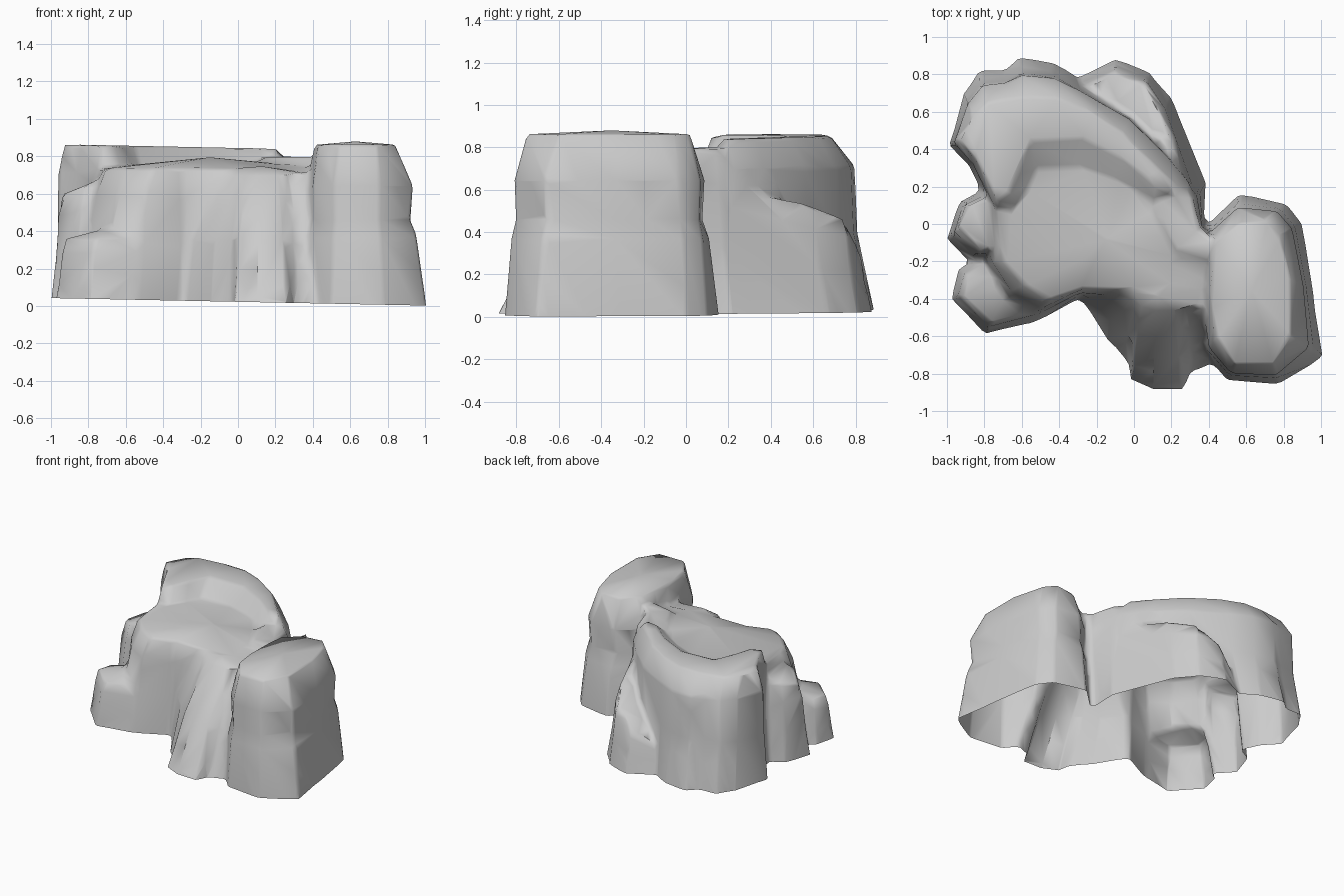
import bpy, bmesh
from mathutils import Vector

cube = bpy.data.objects.get("Cube")
if cube:
    bpy.data.objects.remove(cube, do_unlink=True)

stone = bpy.data.materials.new("grey stone")
stone.use_nodes = True
GREY = (0.6, 0.6, 0.6, 1)
stone.diffuse_color = GREY
stone.node_tree.nodes["Principled BSDF"].inputs["Base Color"].default_value = GREY
stone.node_tree.nodes["Principled BSDF"].inputs["Roughness"].default_value = 0.9

rock = bmesh.new()


def loft(base, top, profile, height, tilt=0, dome=None):
    """Closed lump from a base outline to a top outline; profile = (height share, blend)."""
    rings = []
    for share, t in profile:
        ring = []
        for b, e in zip(base, top):
            p = Vector(b).lerp(Vector(e), t)
            h = height + tilt * e[0]
            ring.append(rock.verts.new((p.x, p.y, share * h)))
        rings.append(ring)
    n = len(base)
    for low, high in zip(rings, rings[1:]):
        for i in range(n):
            j = (i + 1) % n
            rock.faces.new((low[i], low[j], high[j], high[i]))
    rock.faces.new(rings[0][::-1])
    if dome is None:
        rock.faces.new(rings[-1])
    else:
        mid = sum((v.co for v in rings[-1]), Vector()) / n
        hub = rock.verts.new((mid.x, mid.y, dome))
        for i in range(n):
            rock.faces.new((rings[-1][i], rings[-1][(i + 1) % n], hub))


STEEP = [(-.2, -.25), (.45, .4), (.8, .65), (1, 1)]
WAIST = [(-.2, -.2), (.42, .26), (.52, .48), (.73, .4), (.98, 1)]
SHOULDER = [(-.2, -.2), (.46, .38), (.83, .45), (1, 1)]
SLOPE = [(-.2, -.2), (.5, .4), (1, 1)]

# Tall boulder on the front corner
loft([(.36, -.04), (.56, .15), (.81, .1), (.89, 0), (.95, -.35),
      (1, -.7), (.77, -.85), (.5, -.83), (.38, -.7), (.34, -.4)],
     [(.43, -.1), (.55, 0), (.7, .02), (.78, -.06), (.84, -.3),
      (.84, -.6), (.74, -.75), (.54, -.75), (.43, -.6), (.41, -.35)],
     WAIST, .88, dome=.88)

# Central mass, its broad top falling away to the front
loft([(-.82, .05), (-.86, -.2), (-.74, -.46), (-.55, -.53), (-.3, -.4), (-.1, -.45), (.15, -.5),
      (.5, -.6), (.5, -.1), (.38, 0), (.37, .22), (.2, .6), (-.3, .7), (-.85, .5)],
     [(-.74, .03), (-.71, -.2), (-.6, -.32), (-.46, -.41), (-.28, -.35), (-.05, -.35), (.18, -.32),
      (.45, -.3), (.45, -.1), (.36, -.03), (.28, .15), (.1, .35), (-.3, .4), (-.75, .3)],
     STEEP, .735, dome=.795)

# Saddle joining the boulder to the ridge
loft([(.05, -.35), (.5, -.4), (.5, -.1), (.38, -.02), (.38, .2), (.25, .3), (-.05, .1)],
     [(.22, -.14), (.45, -.2), (.45, -.1), (.36, -.03), (.31, .14), (.2, .25), (.12, .05)],
     STEEP, .797)

# Curved ridge along the back, its inner side easing down to the broad top
loft([(-.88, .31), (-.99, .42), (-.91, .7), (-.83, .82), (-.7, .82), (-.62, .89), (-.43, .86),
      (-.3, .78), (0, .62), (.22, .42), (.38, .22), (.36, .1),
      (.1, -.1), (-.12, .02), (-.3, .08), (-.5, .08), (-.6, 0), (-.76, .06)],
     [(-.84, .34), (-.93, .45), (-.86, .58), (-.78, .65), (-.68, .67), (-.58, .68), (-.42, .68),
      (-.26, .62), (-.06, .49), (.12, .3), (.21, .2), (.2, .17),
      (.12, .19), (-.05, .34), (-.28, .46), (-.55, .45), (-.66, .16), (-.73, .12)],
     SHOULDER, .845, tilt=-.02)

# Middle lobe on the side
loft([(-.72, .22), (-.93, .12), (-1, -.08), (-.87, -.21), (-.65, -.15), (-.55, .1)],
     [(-.72, .15), (-.88, .1), (-.94, -.02), (-.82, -.14), (-.65, -.1), (-.6, .1)],
     STEEP, .98, tilt=.41)

# Low front lobe on the side
loft([(-.85, -.19), (-.94, -.24), (-.98, -.4), (-.8, -.59), (-.55, -.53), (-.3, -.4), (-.4, -.1)],
     [(-.82, -.22), (-.89, -.27), (-.92, -.38), (-.76, -.53), (-.55, -.47), (-.4, -.38), (-.45, -.1)],
     STEEP, .36, dome=.42)

# Ledge behind the ridge, falling away to the back
loft([(-.34, .76), (-.1, .88), (.08, .81), (.2, .67), (.38, .22), (0, .2), (-.3, .5)],
     [(-.26, .72), (-.1, .8), (.06, .74), (.15, .58), (.28, .2), (0, .2), (-.3, .5)],
     STEEP, .42, tilt=.75)

# Sloping foot at the front
loft([(-.3, -.39), (-.14, -.62), (-.03, -.74), (-.02, -.83), (.1, -.88), (.26, -.88),
      (.3, -.78), (.43, -.73), (.5, -.4), (.1, -.2)],
     [(-.24, -.3), (-.1, -.36), (-.01, -.4), (.03, -.44), (.12, -.46), (.22, -.46),
      (.27, -.44), (.4, -.46), (.45, -.3), (.1, -.2)],
     SLOPE, .7, dome=.75)

bmesh.ops.recalc_face_normals(rock, faces=rock.faces)
mesh = bpy.data.meshes.new("rock_formation")
rock.to_mesh(mesh)
rock.free()
formation = bpy.data.objects.new("rock_formation", mesh)
bpy.context.collection.objects.link(formation)

# Fuse the lumps into one weathered skin
fuse = formation.modifiers.new("fuse", "REMESH")
fuse.mode = "VOXEL"
fuse.voxel_size = 0.02
wear = formation.modifiers.new("wear", "SMOOTH")
wear.factor = 0.5
wear.iterations = 4
thin = formation.modifiers.new("thin", "DECIMATE")
thin.ratio = 0.025
skin = bpy.data.meshes.new_from_object(
    formation.evaluated_get(bpy.context.evaluated_depsgraph_get()))
formation.modifiers.clear()
formation.data = skin

# Cut the gently tilted open underside
bm = bmesh.new()
bm.from_mesh(skin)
bmesh.ops.bisect_plane(bm, geom=bm.verts[:] + bm.edges[:] + bm.faces[:],
                       plane_co=(0, 0, .022), plane_no=(.02, 0, 1), clear_inner=True)
for f in bm.faces:
    f.smooth = True
bm.to_mesh(skin)
bm.free()
skin.materials.clear()
skin.materials.append(stone)
